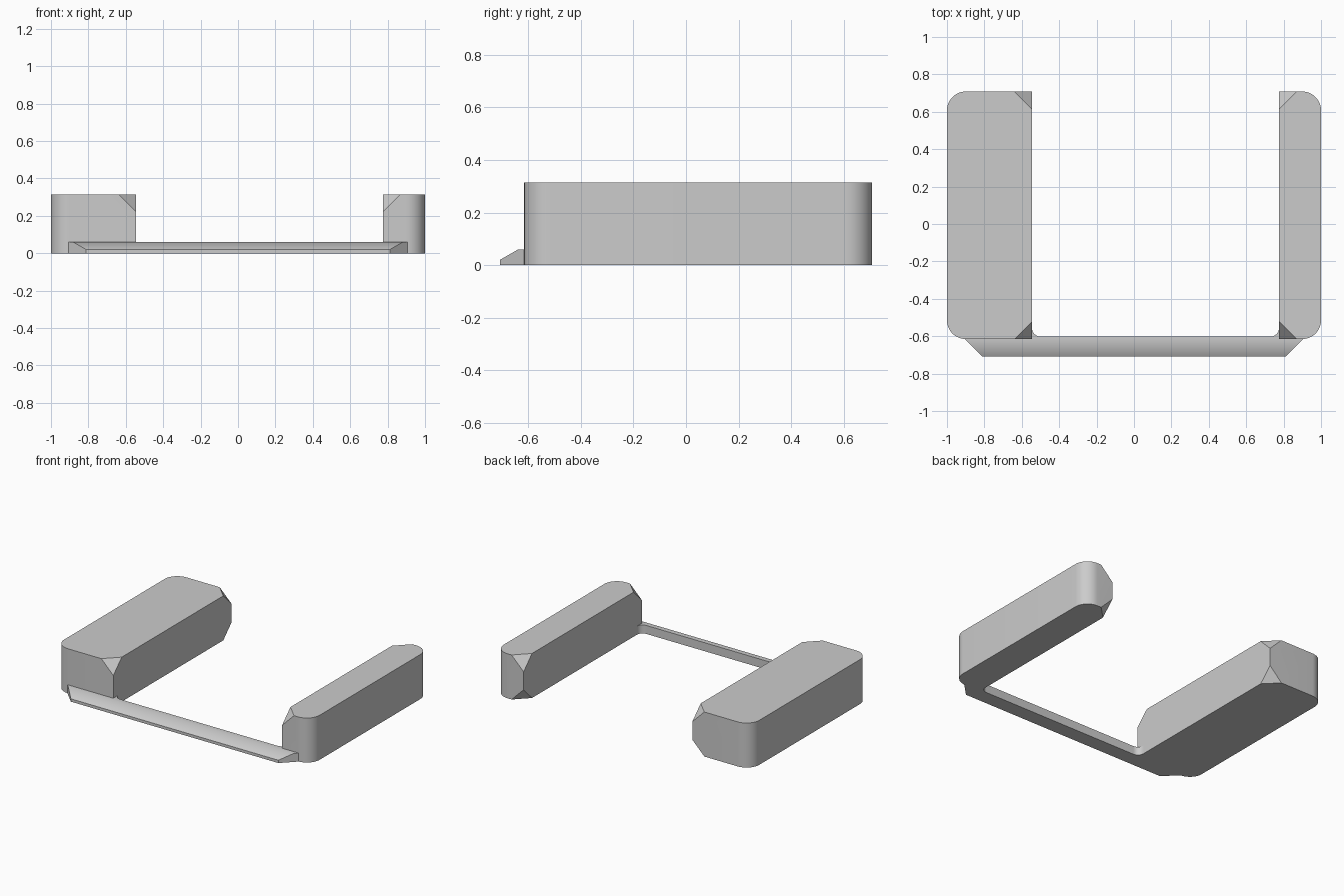
import bpy, bmesh, math
from mathutils import Vector

cube = bpy.data.objects.get("Cube")
if cube:
    bpy.data.objects.remove(cube)

grey = bpy.data.materials.new("light grey")
grey.use_nodes = True
grey.diffuse_color = (0.6, 0.6, 0.6, 1)
grey.node_tree.nodes["Principled BSDF"].inputs["Base Color"].default_value = (0.6, 0.6, 0.6, 1)

FRONT, BLOCK_FRONT, BACK = -0.708, -0.615, 0.708
HEIGHT, LIP = 0.315, 0.06
CUT, ROUND = 0.094, 0.1


def arc(cx, cy, r, a0, a1, n=12):
    """Points along an arc, angles in degrees."""
    angles = [math.radians(a0 + (a1 - a0) * i / n) for i in range(n + 1)]
    return [(cx + r * math.cos(a), cy + r * math.sin(a)) for a in angles]


def prism(outline, height):
    bm = bmesh.new()
    base = bm.faces.new([bm.verts.new((x, y, 0)) for x, y in outline])
    top = bmesh.ops.extrude_face_region(bm, geom=[base])["geom"]
    verts = [v for v in top if isinstance(v, bmesh.types.BMVert)]
    bmesh.ops.translate(bm, verts=verts, vec=(0, 0, height))
    return bm


def slice_off(bm, point, normal):
    """Cut away everything on the normal's side and cap the opening."""
    geom = bm.verts[:] + bm.edges[:] + bm.faces[:]
    cut = bmesh.ops.bisect_plane(bm, geom=geom, plane_co=point, plane_no=normal,
                                 clear_outer=True)["geom_cut"]
    edges = [e for e in cut if isinstance(e, bmesh.types.BMEdge)]
    bmesh.ops.holes_fill(bm, edges=edges, sides=0)


def finish(bm, name):
    bmesh.ops.remove_doubles(bm, verts=bm.verts, dist=0.00001)
    bmesh.ops.recalc_face_normals(bm, faces=bm.faces)
    mesh = bpy.data.meshes.new(name)
    bm.to_mesh(mesh)
    bm.free()
    mesh.materials.append(grey)
    obj = bpy.data.objects.new(name, mesh)
    bpy.context.collection.objects.link(obj)
    bpy.ops.object.select_all(action='DESELECT')
    obj.select_set(True)
    bpy.context.view_layer.objects.active = obj
    bpy.ops.object.shade_smooth_by_angle(angle=math.radians(30))


# Side blocks: rounded outer corners, inner corners cut diagonally
def block(name, side, inner):
    edge = 1 - ROUND
    outline = [(inner, BLOCK_FRONT)]
    outline += arc(edge, BLOCK_FRONT + ROUND, ROUND, -90, 0)
    outline += arc(edge, BACK - ROUND, ROUND, 0, 90)
    outline += [(inner, BACK)]
    bm = prism([(side * x, y) for x, y in outline], HEIGHT)
    for y, z, ny, nz in ((BLOCK_FRONT, HEIGHT, -1, 1), (BACK, HEIGHT, 1, 1), (BACK, 0, 1, -1)):
        corner = Vector((side * inner, y, z))
        slice_off(bm, corner + Vector((side * CUT, 0, 0)), (-side, ny, nz))
    finish(bm, name)


RIGHT_INNER, LEFT_INNER = 0.545, 0.775
block("right_block", -1, RIGHT_INNER)
block("left_block", 1, LEFT_INNER)

# Front lip: bevelled nose, slanted ends, filleted where it meets the blocks
BAR_BACK, FILLET = -0.602, 0.045
outline = [(-0.905, BLOCK_FRONT), (-0.812, FRONT), (0.812, FRONT), (0.905, BLOCK_FRONT),
           (LEFT_INNER, BLOCK_FRONT)]
outline += arc(LEFT_INNER - FILLET, BAR_BACK + FILLET, FILLET, 0, -90, 8)
outline += arc(FILLET - RIGHT_INNER, BAR_BACK + FILLET, FILLET, -90, -180, 8)
outline += [(-RIGHT_INNER, BLOCK_FRONT)]
lip = prism(outline, LIP)
slice_off(lip, (0, FRONT, 0.02), (0, -0.04, 0.07))
finish(lip, "front_lip")
